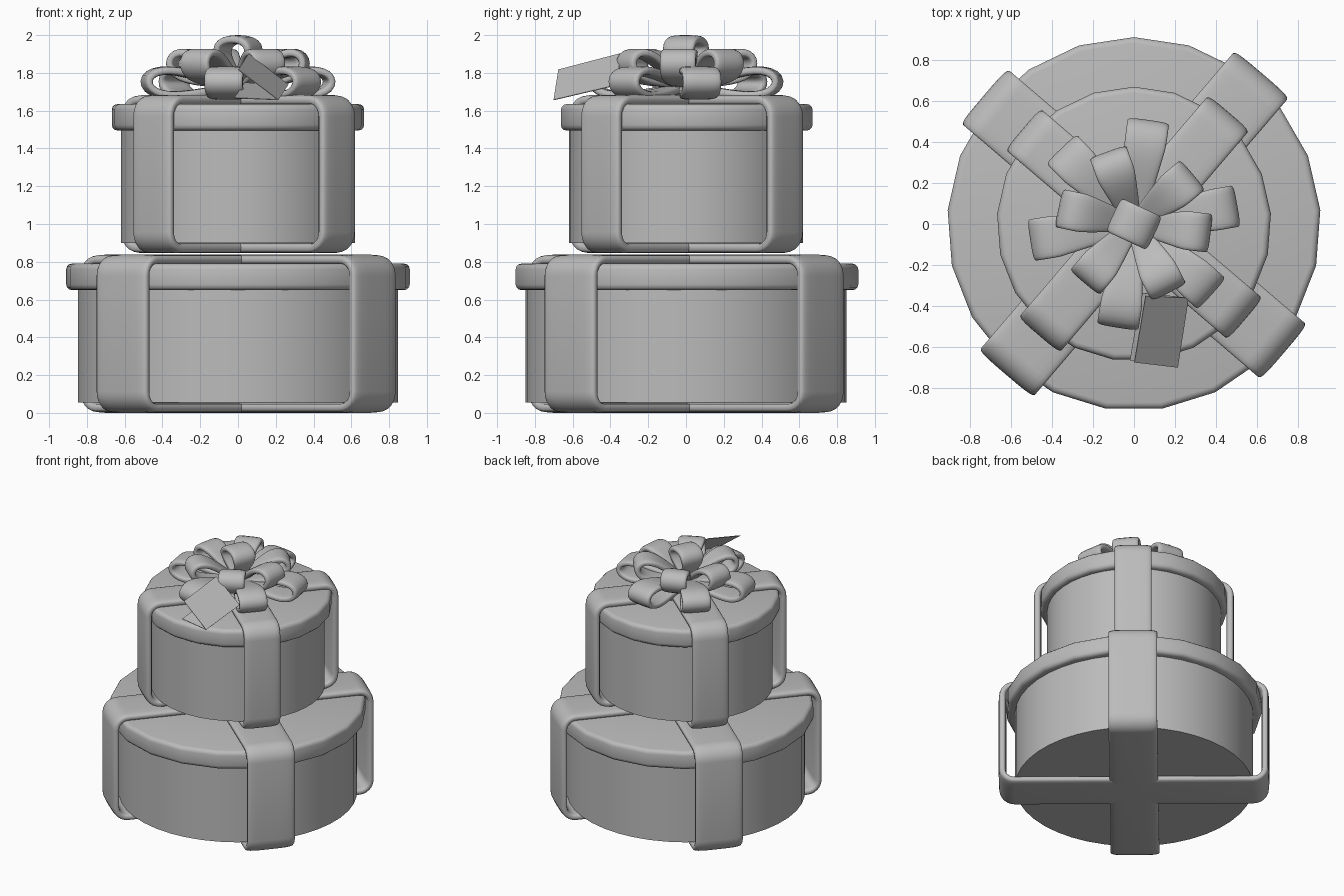
import bpy, bmesh, math
from mathutils import Vector, Matrix

cube = bpy.data.objects.get("Cube")
if cube:
    bpy.data.objects.remove(cube, do_unlink=True)

grey = bpy.data.materials.new("plain_grey")
grey.use_nodes = True
COLOUR = (0.5, 0.5, 0.5, 1)
grey.diffuse_color = COLOUR
grey.node_tree.nodes["Principled BSDF"].inputs["Base Color"].default_value = COLOUR


def finish(bm, name, angle=40):
    """Turn a bmesh into a named, smooth-shaded object."""
    bmesh.ops.recalc_face_normals(bm, faces=bm.faces)
    mesh = bpy.data.meshes.new(name)
    bm.to_mesh(mesh)
    bm.free()
    mesh.materials.append(grey)
    obj = bpy.data.objects.new(name, mesh)
    bpy.context.collection.objects.link(obj)
    bpy.ops.object.select_all(action='DESELECT')
    obj.select_set(True)
    bpy.context.view_layer.objects.active = obj
    bpy.ops.object.shade_smooth_by_angle(angle=math.radians(angle))
    return obj


def drum(name, radius, z0, z1, sides, bevel=0):
    """Upright cylinder, optionally with rounded rims."""
    bm = bmesh.new()
    bmesh.ops.create_cone(bm, cap_ends=True, segments=sides, radius1=radius, radius2=radius,
                          depth=z1 - z0, matrix=Matrix.Translation((0, 0, (z0 + z1) / 2)))
    bm.normal_update()
    if bevel:
        rims = [e for e in bm.edges if abs(e.verts[0].co.z - e.verts[1].co.z) < 1e-4]
        bmesh.ops.bevel(bm, geom=rims, offset=bevel, segments=3, profile=0.5, affect='EDGES')
    return finish(bm, name, 35)


def ribbon(name, path, widths, thick, yaw, closed):
    """Sweep a soft rectangular section along a path of (distance, height) points."""
    bm = bmesh.new()
    n, k = len(path), 20
    out = Vector((math.cos(yaw), math.sin(yaw), 0))
    side = Vector((-math.sin(yaw), math.cos(yaw), 0))
    up = Vector((0, 0, 1))
    soft = lambda c: math.copysign(abs(c) ** 0.5, c)
    rings = []
    for i, (r, z) in enumerate(path):
        a = path[(i - 1) % n] if closed else path[max(i - 1, 0)]
        b = path[(i + 1) % n] if closed else path[min(i + 1, n - 1)]
        t = Vector((b[0] - a[0], b[1] - a[1])).normalized()
        normal = out * t.y - up * t.x
        centre = out * r + up * z
        ring = []
        for j in range(k):
            q = math.tau * (j + 0.5) / k
            ring.append(bm.verts.new(centre + side * (soft(math.cos(q)) * widths[i] / 2)
                                     + normal * (soft(math.sin(q)) * thick / 2)))
        rings.append(ring)
    for i in range(n if closed else n - 1):
        p, q = rings[i], rings[(i + 1) % n]
        for j in range(k):
            bm.faces.new((p[j], p[(j + 1) % k], q[(j + 1) % k], q[j]))
    if not closed:
        bm.faces.new(rings[0])
        bm.faces.new(rings[-1])
    return finish(bm, name, 60)


def strap(name, reach, z0, z1, width, thick, yaw, corner=0.085):
    """Closed band around a box, following a rounded rectangle."""
    h = thick / 2
    x, lo, hi = reach - h - corner, z0 + h + corner, z1 - h - corner
    path = []
    for quarter, (cx, cz) in enumerate([(x, hi), (-x, hi), (-x, lo), (x, lo)]):
        for s in range(7):
            a = math.pi / 2 * (quarter + s / 6)
            path.append((cx + corner * math.cos(a), cz + corner * math.sin(a)))
    return ribbon(name, path, [width] * len(path), thick, yaw, True)


def bow_loop(name, start, end, height, width, yaw, thick=0.045):
    """Teardrop loop of ribbon, pinched at its start."""
    s, e = Vector(start), Vector(end)
    axis = e - s
    across = Vector((-axis.y, axis.x)).normalized()
    path, widths = [], []
    steps, gap = 28, 0.4
    for i in range(steps + 1):
        a = gap + (math.tau - 2 * gap) * i / steps
        u = math.sin(a / 2) ** 2
        p = s + axis * u - across * (height / 2 * math.sin(a) * u / 0.65)
        path.append((p.x, p.y))
        widths.append(width * (0.4 + 0.6 * min(1, u * 1.25)))
    return ribbon(name, path, widths, thick, yaw, False)


# Boxes, lids and crossed straps
YAW = math.radians(49.5)
for label, r, lid_r, z, reach, width in [("lower", 0.85, 0.912, 0, 0.965, 0.35),
                                         ("upper", 0.62, 0.67, 0.845, 0.715, 0.265)]:
    drum(label + "_box", r, z + 0.055, z + 0.7, 42)
    drum(label + "_lid", lid_r, z + 0.65, z + 0.79, 21, 0.03)
    for i in range(2):
        strap(f"{label}_strap_{i + 1}", reach, z, z + 0.838, width, 0.055,
              YAW + i * math.pi / 2)

# Bow: two rings of loops and one upright loop on top
for i, deg in enumerate([82, 10, -42, -99, -171, 134]):
    bow_loop(f"outer_bow_loop_{i + 1}", (0, 1.72), (0.49, 1.755), 0.13, 0.205, math.radians(deg))
for i, deg in enumerate([110, 40, -7, -63, -130, 168]):
    bow_loop(f"inner_bow_loop_{i + 1}", (0, 1.73), (0.35, 1.87), 0.13, 0.19, math.radians(deg))
bow_loop("top_bow_loop", (0, 1.74), (0, 1.977), 0.18, 0.18, math.radians(-25))

# Folded gift tag: two thin leaves sharing a fold
fold = [Vector((0.265, -0.36, 1.735)), Vector((0.212, -0.7, 1.655))]
leaves = {"tag_front": [Vector((0, -0.675, 1.815)), Vector((0.055, -0.35, 1.9))],
          "tag_back": [Vector((-0.02, -0.665, 1.665)), Vector((0.035, -0.335, 1.745))]}
for name, edge in leaves.items():
    bm = bmesh.new()
    face = bm.faces.new([bm.verts.new(p) for p in fold + edge])
    bm.normal_update()
    bmesh.ops.solidify(bm, geom=[face], thickness=0.004)
    finish(bm, name, 30)
